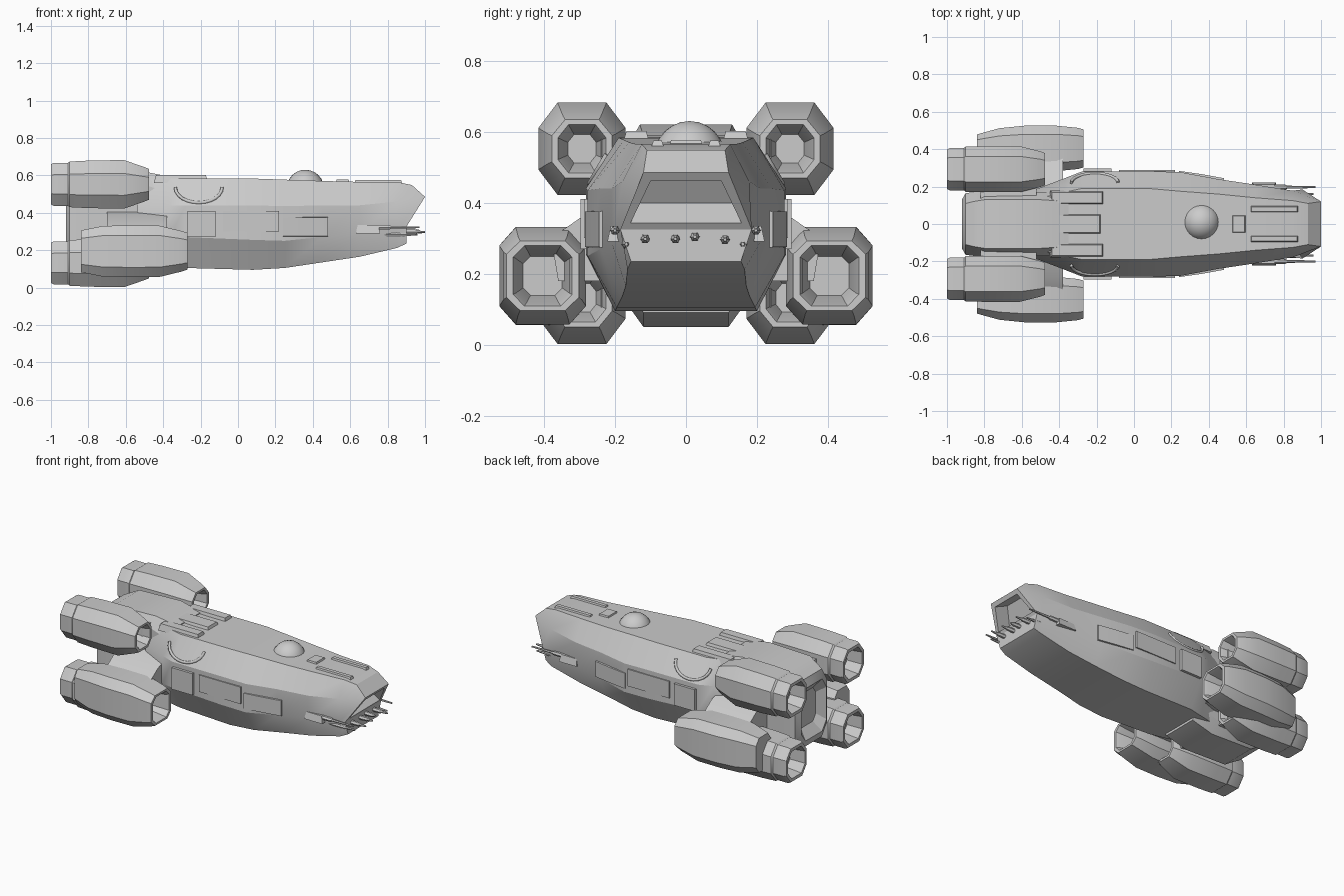
import bpy, bmesh, math
from mathutils import Vector

if "Cube" in bpy.data.objects:
    bpy.data.objects.remove(bpy.data.objects["Cube"])


def finish(name, bm, angle=25):
    bmesh.ops.recalc_face_normals(bm, faces=bm.faces)
    me = bpy.data.meshes.new(name)
    bm.to_mesh(me)
    bm.free()
    ob = bpy.data.objects.new(name, me)
    bpy.context.collection.objects.link(ob)
    bpy.ops.object.select_all(action='DESELECT')
    ob.select_set(True)
    bpy.context.view_layer.objects.active = ob
    bpy.ops.object.shade_smooth_by_angle(angle=math.radians(angle))
    return ob


def loft(bm, rings, cap_end=True):
    vs = [[bm.verts.new(p) for p in r] for r in rings]
    n = len(vs[0])
    for a, b in zip(vs, vs[1:]):
        for i in range(n):
            bm.faces.new((a[i], a[(i + 1) % n], b[(i + 1) % n], b[i]))
    bm.faces.new(vs[0])
    if cap_end:
        bm.faces.new(vs[-1])
    return vs


def ring(half):
    """Mirror four half-section points (top to bottom) into an octagon."""
    return half + [(x, -y, z) for x, y, z in reversed(half)]


def section(x, wt, zt, w, zu, zl, wb, zb):
    return ring([(x, wt, zt), (x, w, zu), (x, w, zl), (x, wb, zb)])


def box(name, x0, x1, y0, y1, z0, z1, taper=0.0):
    """Plate whose ends are pulled in by taper on the top face."""
    bm = bmesh.new()
    t = taper
    loft(bm, [[(x0, y0, z0), (x1, y0, z0), (x1, y1, z0), (x0, y1, z0)],
              [(x0 + t, y0 + t, z1), (x1 - t, y0 + t, z1),
               (x1 - t, y1 - t, z1), (x0 + t, y1 - t, z1)]])
    return finish(name, bm)


# Main hull, ending in an overhanging prow with a recessed mouth
bm = bmesh.new()
hull = [section(*s) for s in (
    (-0.54, .13, .57, .18, .44, .25, .13, .11),
    (-0.37, .17, .585, .245, .44, .26, .17, .105),
    (-0.28, .19, .583, .28, .44, .27, .19, .105),
    (0.08, .19, .583, .282, .44, .255, .20, .095),
    (0.25, .175, .577, .277, .435, .25, .195, .105),
    (0.45, .16, .570, .24, .44, .27, .18, .135),
    (0.65, .14, .565, .21, .44, .29, .17, .165),
    (0.85, .125, .565, .178, .46, .31, .165, .212))]
hull.append(ring([(.93, .11, .548), (1.0, .12, .485), (.90, .185, .325), (.90, .155, .235)]))
v = loft(bm, hull, cap_end=False)[-1]
bm.faces.new((v[0], v[1], v[6], v[7]))
bm.faces.new((v[2], v[3], v[4], v[5]))
mouth = bm.faces.new((v[1], v[2], v[5], v[6]))
bmesh.ops.recalc_face_normals(bm, faces=bm.faces)
bmesh.ops.inset_region(bm, faces=[mouth], thickness=.035)
bmesh.ops.inset_region(bm, faces=[mouth], thickness=.02, depth=-.09)
finish("main_hull", bm)

# Rear engine block with recessed end panel
bm = bmesh.new()
end = loft(bm, [section(*s) for s in (
    (-0.35, .12, .59, .17, .50, .18, .12, .09),
    (-0.50, .13, .62, .17, .55, .12, .12, .05),
    (-0.80, .13, .61, .17, .54, .13, .12, .06),
    (-0.86, .12, .58, .17, .48, .19, .12, .10),
    (-0.90, .11, .56, .165, .47, .20, .11, .12),
    (-0.92, .085, .51, .13, .44, .23, .085, .17),
    (-0.87, .06, .45, .09, .41, .27, .06, .23))])
finish("rear_block", bm)


# Engines: rings of (x, half width, half height), hollow at both ends
def nacelle(name, cy, cz, a, b, rings):
    unit = [(b, 1), (1, a), (1, -a), (b, -1), (-b, -1), (-1, -a), (-1, a), (-b, 1)]
    bm = bmesh.new()
    loft(bm, [[(x, cy + u * w, cz + q * h) for u, q in unit] for x, w, h in rings])
    return finish(name, bm, 30)


thruster = [(-.60, .04, .04), (-.49, .062, .062), (-.475, .068, .068), (-.475, .085, .082),
            (-.50, .095, .092), (-.61, .123, .130), (-.80, .123, .127), (-.90, .121, .122),
            (-.91, .113, .115), (-.985, .113, .115), (-1.0, .105, .108),
            (-1.0, .088, .088), (-.90, .075, .075)]
pod = [(-.42, .055, .055), (-.29, .075, .078), (-.27, .083, .085), (-.27, .102, .098),
       (-.30, .110, .108), (-.42, .122, .137), (-.58, .122, .138), (-.72, .108, .136),
       (-.84, .075, .112)]

for s, side in ((1, "left"), (-1, "right")):
    nacelle("upper_engine_" + side, s * .293, .552, .45, .56, thruster)
    nacelle("lower_engine_" + side, s * .293, .132, .45, .56, thruster)
    nacelle("outer_pod_" + side, s * .404, .194, .62, .62, pod)

    # Pylons tying the engines to the body
    for nm, z0, z1 in (("upper", .47, .58), ("lower", .10, .22)):
        box(nm + "_pylon_" + side, -.82, -.52, *sorted((s * .13, s * .24)), z0, z1)
    bm = bmesh.new()
    loft(bm, [[(x, s * .12, .42), (x, s * .28, .37), (x, s * .38, .30),
               (x, s * .36, .18), (x, s * .12, .18)] for x in (-.70, -.50, -.38)])
    finish("pod_pylon_" + side, bm)

    # Side armour panels
    box("side_hatch_" + side, -.27, -.12, *sorted((s * .24, s * .297)), .27, .41)
    box("side_plate_" + side, -.08, .22, *sorted((s * .24, s * .288)), .30, .41)
    bm = bmesh.new()
    loft(bm, [[(x, s * y, z) for y, z in ((w, .375), (w, .275), (.15, .26), (.15, .39))]
              for x, w in ((.24, .284), (.36, .267), (.48, .245))])
    finish("bow_plate_" + side, bm)

    # Curved rail on the upper shoulder
    cu = bpy.data.curves.new("shoulder_rail", 'CURVE')
    cu.dimensions = '3D'
    cu.bevel_depth = .009
    cu.bevel_resolution = 1
    sp = cu.splines.new('POLY')
    sp.points.add(12)
    c, down = Vector((-.21, s * .222, .535)), Vector((0, s * .51, -.86))
    for i, p in enumerate(sp.points):
        t = math.pi * i / 12
        q = c + Vector((.125 * math.cos(t), 0, 0)) + down * (.095 * math.sin(t))
        p.co = (*q, 1)
    cu.use_fill_caps = True
    rail = bpy.data.objects.new("shoulder_rail_" + side, cu)
    bpy.context.collection.objects.link(rail)

    # Deck strips and antenna mounts
    box("deck_strip_" + side, -.45, -.16, *sorted((s * .10, s * .18)), .56, .602, .012)
    box("bow_strip_" + side, .62, .88, *sorted((s * .06, s * .10)), .55, .575, .008)
    box("antenna_mount_" + side, .63, .76, *sorted((s * .17, s * .222)), .29, .335, .01)

# Spine plates on the deck
box("spine_plate", -.62, -.17, -.06, .06, .56, .60, .015)
box("bow_hatch", .52, .60, -.05, .05, .55, .577, .008)

# Sensor dome
bm = bmesh.new()
bmesh.ops.create_uvsphere(bm, u_segments=24, v_segments=12, radius=.1)
bmesh.ops.translate(bm, verts=bm.verts, vec=(.36, .01, .53))
finish("sensor_dome", bm, 40)

# Antenna spikes around the mouth: x start, x end, y, z
for i, (x0, x1, y, z) in enumerate((
        (.70, .97, -.20, .322), (.70, .97, .197, .322), (.78, .96, -.168, .283),
        (.78, .96, .16, .283), (.84, 1.0, -.115, .298), (.84, 1.0, .11, .296),
        (.84, .99, -.03, .298), (.84, .97, .025, .304))):
    bm = bmesh.new()
    loft(bm, [[(x, y + r * math.cos(k * math.pi / 3), z + r * math.sin(k * math.pi / 3))
               for k in range(6)]
              for x, r in ((x0, .015), (x0 + .11, .013), (x0 + .12, .008), (x1, .005))])
    finish("antenna_%d" % (i + 1), bm)
